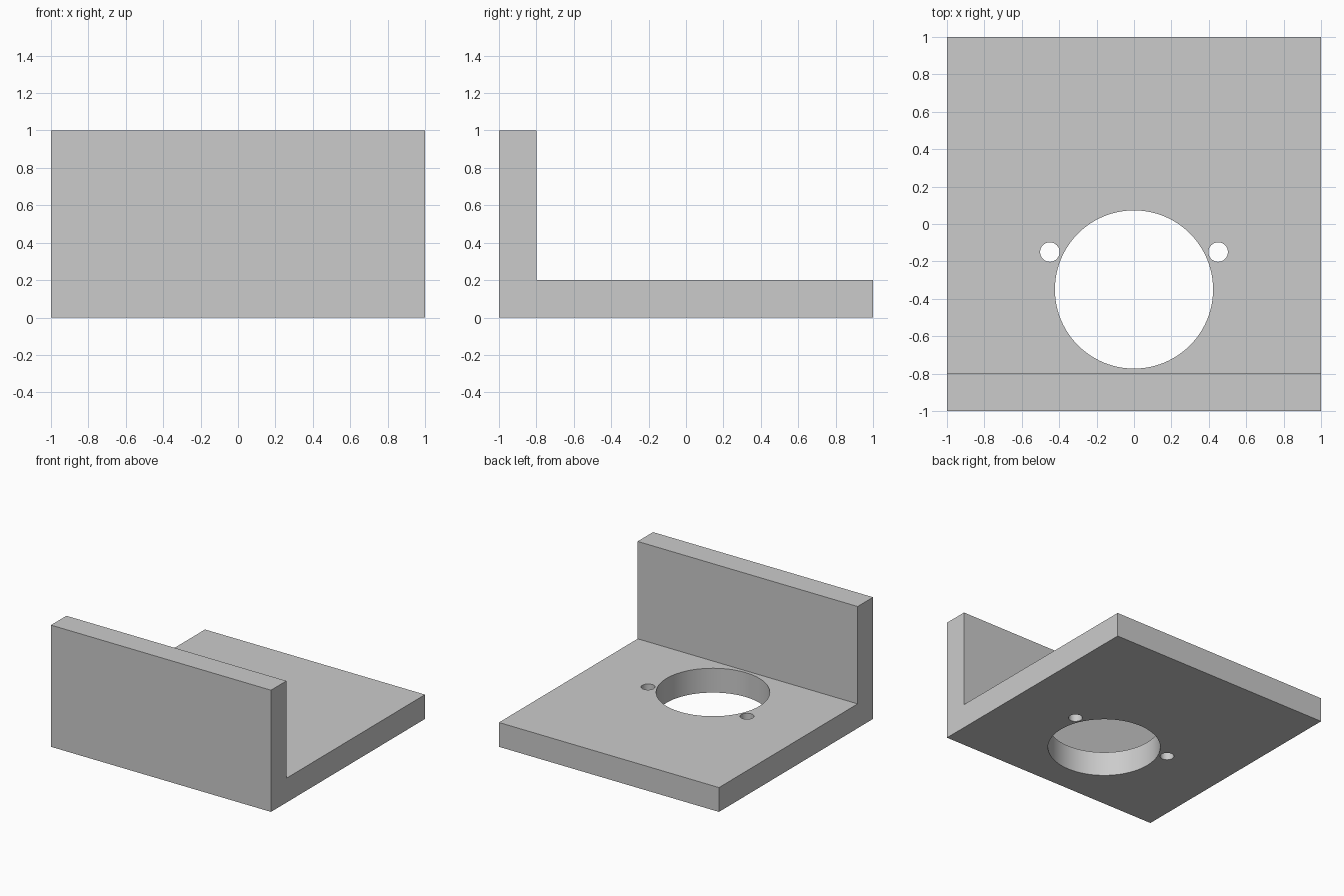
import bpy
import bmesh
import math

default = bpy.data.objects.get("Cube")
if default:
    bpy.data.objects.remove(default, do_unlink=True)

WIDTH, DEPTH, HEIGHT, THICK = 2.0, 2.0, 1.0, 0.2

# Single grey material
grey = bpy.data.materials.new("plain grey")
grey.use_nodes = True
colour = (0.6, 0.6, 0.6, 1.0)
grey.diffuse_color = colour
grey.node_tree.nodes["Principled BSDF"].inputs["Base Color"].default_value = colour


def add_object(name, bm):
    mesh = bpy.data.meshes.new(name)
    bmesh.ops.recalc_face_normals(bm, faces=bm.faces)
    bm.to_mesh(mesh)
    bm.free()
    mesh.materials.append(grey)
    obj = bpy.data.objects.new(name, mesh)
    bpy.context.collection.objects.link(obj)
    return obj


def drill(target, x, y, radius, segments):
    """Cut a vertical round hole through the base plate."""
    bm = bmesh.new()
    bmesh.ops.create_cone(bm, cap_ends=True, segments=segments,
                          radius1=radius, radius2=radius, depth=THICK * 2)
    bmesh.ops.translate(bm, verts=bm.verts, vec=(x, y, THICK / 2))
    cutter = add_object("hole_cutter", bm)
    cutter.hide_render = True
    mod = target.modifiers.new("hole", 'BOOLEAN')
    mod.operation = 'DIFFERENCE'
    mod.solver = 'EXACT'
    mod.object = cutter
    bpy.context.view_layer.objects.active = target
    bpy.ops.object.modifier_apply(modifier=mod.name)
    bpy.data.objects.remove(cutter, do_unlink=True)


# L-shaped bracket: side profile extruded across the width
front, back = -DEPTH / 2, DEPTH / 2
profile = [(front, 0), (back, 0), (back, THICK),
           (front + THICK, THICK), (front + THICK, HEIGHT), (front, HEIGHT)]
bm = bmesh.new()
face = bm.faces.new([bm.verts.new((-WIDTH / 2, y, z)) for y, z in profile])
side = bmesh.ops.extrude_face_region(bm, geom=[face])
moved = [v for v in side["geom"] if isinstance(v, bmesh.types.BMVert)]
bmesh.ops.translate(bm, verts=moved, vec=(WIDTH, 0, 0))
bracket = add_object("angle_bracket", bm)

# Large bore and the two screw holes beside it
drill(bracket, 0, -0.35, 0.423, 96)
for sign in (-1, 1):
    drill(bracket, sign * 0.45, -0.15, 0.052, 48)

# Smooth bore walls, crisp edges
bpy.ops.object.select_all(action='DESELECT')
bracket.select_set(True)
bpy.context.view_layer.objects.active = bracket
bpy.ops.object.shade_smooth_by_angle(angle=math.radians(30))
